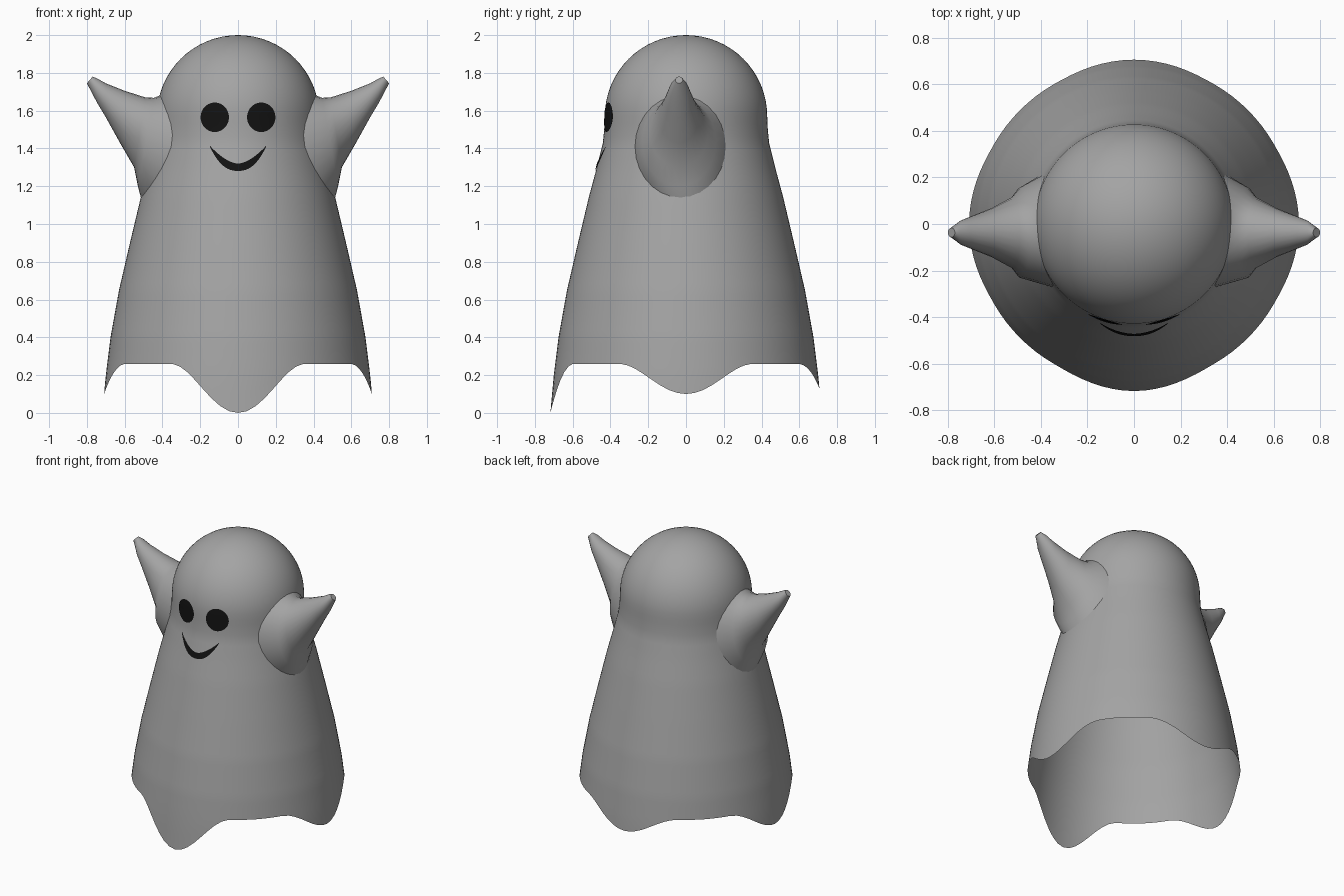
import bpy, bmesh, math

if "Cube" in bpy.data.objects:
    bpy.data.objects.remove(bpy.data.objects["Cube"])

def material(name, v):
    m = bpy.data.materials.new(name)
    m.diffuse_color = (v, v, v, 1)
    m.use_nodes = True
    m.node_tree.nodes["Principled BSDF"].inputs["Base Color"].default_value = m.diffuse_color
    return m

GREY = material("sheet grey", 0.37)
BLACK = material("face black", 0.006)

PROFILE = [(0, .718), (.2, .70), (.4, .675), (.65, .63), (.9, .572),
           (1.14, .515), (1.3, .472), (1.43, .44), (1.5, .433), (1.57, .43)]

def radius(z):
    """Radius of the draped sheet at height z."""
    if z >= 1.57:
        return math.sqrt(max(0, .43 ** 2 - (z - 1.57) ** 2))
    for (z0, r0), (z1, r1) in zip(PROFILE, PROFILE[1:]):
        if z <= z1:
            return r0 + (r1 - r0) * (z - z0) / (z1 - z0)

def hem(a):
    """Hem height: four drooping points, level between them."""
    q = round(a / (math.pi / 2)) % 4
    low = (.10, .13, .10, 0)[q]
    d = abs((a + math.pi / 4) % (math.pi / 2) - math.pi / 4)
    t = min(1, d / math.radians(31))
    return low + (.26 - low) * (1 - math.cos(math.pi * t)) / 2

def finish(bm, name, mat):
    me = bpy.data.meshes.new(name)
    bm.to_mesh(me)
    bm.free()
    me.materials.append(mat)
    ob = bpy.data.objects.new(name, me)
    bpy.context.collection.objects.link(ob)
    bpy.ops.object.select_all(action='DESELECT')
    ob.select_set(True)
    bpy.context.view_layer.objects.active = ob
    bpy.ops.object.shade_smooth_by_angle(angle=math.radians(40))
    return ob

def bridge(bm, lo, hi, closed=True):
    n = len(lo)
    for i in range(n if closed else n - 1):
        j = (i + 1) % n
        bm.faces.new((lo[i], lo[j], hi[j], hi[i]))

# Arm root: an oval on the side of the body
ARM_Y, ARM_Z, ARM_W, ARM_H = -.03, 1.41, .24, .27

def in_root(co):
    return abs(co.x) > .2 and ((co.y - ARM_Y) / ARM_W) ** 2 + ((co.z - ARM_Z) / ARM_H) ** 2 < 1

# Body: open-bottomed sheet turned around z, with a wavy hem
SEG = 96
bm = bmesh.new()
angles = [2 * math.pi * i / SEG for i in range(SEG)]
heights = [.3 + 1.27 * k / 36 for k in range(37)]
heights += [1.57 + .43 * math.sin(math.pi / 2 * k / 16) for k in range(1, 16)]
rows = []
for t in (0, .33, .67):
    rows.append([(a, hem(a) + (.3 - hem(a)) * t) for a in angles])
rows += [[(a, z) for a in angles] for z in heights]
rings = [[bm.verts.new((radius(z) * math.cos(a), radius(z) * math.sin(a), z)) for a, z in row]
         for row in rows]
for lo, hi in zip(rings, rings[1:]):
    bridge(bm, lo, hi)
top = bm.verts.new((0, 0, 2))
for i in range(SEG):
    bm.faces.new((rings[-1][i], rings[-1][(i + 1) % SEG], top))
# open the sheet where the arms join
bmesh.ops.delete(bm, geom=[f for f in bm.faces if all(in_root(v.co) for v in f.verts)],
                 context='FACES')
finish(bm, "body_sheet", GREY)

# Arms: (upper x, z), (lower x, z), half width
STATIONS = [((.445, 1.668), (.53, 1.20), .195),
            ((.49, 1.67), (.55, 1.30), .155),
            ((.60, 1.705), (.625, 1.43), .105),
            ((.70, 1.745), (.70, 1.565), .07),
            ((.745, 1.77), (.745, 1.64), .052),
            ((.77, 1.78), (.80, 1.745), .02)]
N = 28
for side, label in ((1, "right"), (-1, "left")):
    bm = bmesh.new()
    ring = []
    for i in range(N):
        a = 2 * math.pi * i / N
        y, z = ARM_Y + ARM_W * math.sin(a), ARM_Z + ARM_H * math.cos(a)
        ring.append(bm.verts.new((side * math.sqrt(radius(z) ** 2 - y * y), y, z)))
    for (ux, uz), (lx, lz), w in STATIONS:
        new = []
        for i in range(N):
            a = 2 * math.pi * i / N
            c = math.cos(a)
            new.append(bm.verts.new((side * ((ux + lx) / 2 + (ux - lx) / 2 * c),
                                     -.037 + w * math.sin(a),
                                     (uz + lz) / 2 + (uz - lz) / 2 * c)))
        bridge(bm, ring, new)
        ring = new
    bm.faces.new(ring)
    bmesh.ops.recalc_face_normals(bm, faces=bm.faces)
    finish(bm, label + "_arm", GREY)

def face_plate(name, rows, closed):
    """Thin painted patch laid over the front of the body; rows of (x, z)."""
    bm = bmesh.new()
    lines = [[bm.verts.new((x, -math.sqrt(radius(z) ** 2 - x * x) - .005, z)) for x, z in r]
             for r in rows]
    for lo, hi in zip(lines, lines[1:]):
        bridge(bm, lo, hi, closed)
    if closed:
        bm.faces.new(lines[-1])
    for f in bm.faces:
        f.normal_update()
        if f.normal.y > 0:
            f.normal_flip()
    finish(bm, name, BLACK)

# Eyes
for s, label in ((1, "right"), (-1, "left")):
    face_plate(label + "_eye",
               [[(s * .123 + .075 * k * math.cos(2 * math.pi * i / 40),
                  1.565 + .078 * k * math.sin(2 * math.pi * i / 40)) for i in range(40)]
                for k in (1, .75, .5, .25)], True)

# Mouth: crescent between two arcs
M = 32
mouth = []
for k in range(5):
    row = []
    for i in range(M + 1):
        u = -1 + 2 * i / M
        upper = 1.412 - .092 * (1 - abs(u) ** 1.7)
        lower = 1.405 - .124 * (1 - abs(u) ** 2.4)
        row.append((.147 * u, lower + (upper - lower) * k / 4))
    mouth.append(row)
face_plate("mouth", mouth, False)
